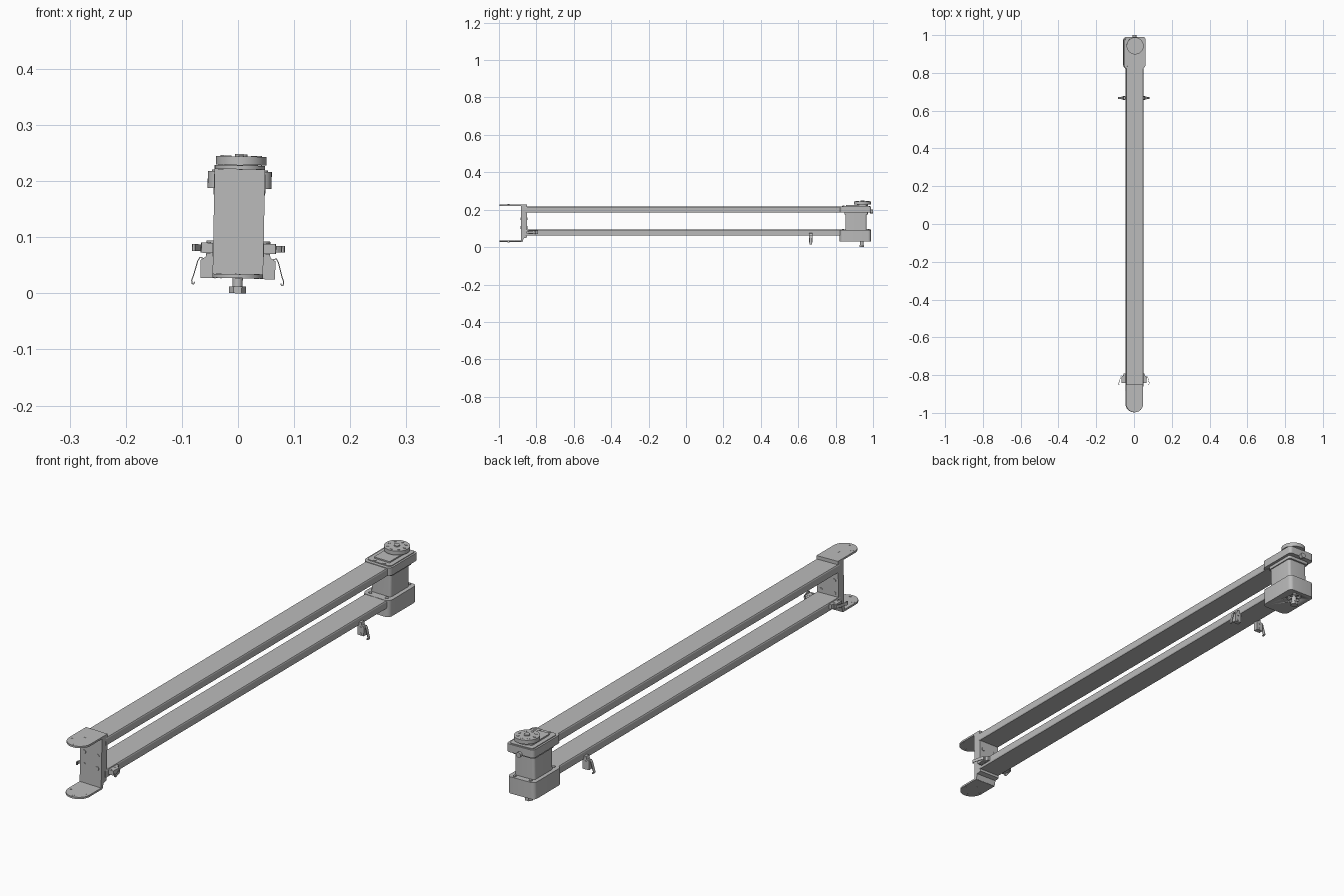
import bpy, bmesh, math
from mathutils import Vector

cube = bpy.data.objects.get("Cube")
if cube:
    bpy.data.objects.remove(cube, do_unlink=True)

GREY = (0.5, 0.5, 0.5, 1)
mat = bpy.data.materials.new("plain grey")
mat.use_nodes = True
mat.diffuse_color = GREY
mat.node_tree.nodes["Principled BSDF"].inputs["Base Color"].default_value = GREY
ROLL = 0.02  # the whole arm leans very slightly to its left


def prism(name, pts, lo, hi, axis="z", smooth=False):
    """Extrude a 2D outline along an axis: z uses (x, y), x uses (y, z), y uses (x, z)."""
    def place(a, b, c):
        return {"z": (a, b, c), "x": (c, a, b), "y": (a, c, b)}[axis]
    bm = bmesh.new()
    low = [bm.verts.new(place(a, b, lo)) for a, b in pts]
    high = [bm.verts.new(place(a, b, hi)) for a, b in pts]
    bm.faces.new(low)
    bm.faces.new(high)
    for i in range(len(pts)):
        j = (i + 1) % len(pts)
        bm.faces.new((low[i], low[j], high[j], high[i]))
    bmesh.ops.recalc_face_normals(bm, faces=bm.faces)
    mesh = bpy.data.meshes.new(name)
    bm.to_mesh(mesh)
    bm.free()
    mesh.materials.append(mat)
    obj = bpy.data.objects.new(name, mesh)
    bpy.context.collection.objects.link(obj)
    obj.rotation_euler.y = ROLL
    obj.location.x = -0.001
    if smooth:
        bpy.ops.object.select_all(action="DESELECT")
        obj.select_set(True)
        bpy.context.view_layer.objects.active = obj
        bpy.ops.object.shade_smooth_by_angle(angle=math.radians(40))
    return obj


def circle(a, b, r, n=32):
    return [(a + r * math.cos(t * math.tau / n), b + r * math.sin(t * math.tau / n)) for t in range(n)]


def disc(name, a, b, r, lo, hi, axis="z", n=32):
    return prism(name, circle(a, b, r, n), lo, hi, axis, n > 8)


def rounded(x, y0, y1, r, front_r=None):
    """Rectangle outline, symmetric in x, with rounded corners."""
    pts = []
    f = r if front_r is None else front_r
    corners = ((x, y1, r, 0), (-x, y1, r, 1), (-x, y0, f, 2), (x, y0, f, 3))
    for cx, cy, rad, quarter in corners:
        ox = cx - math.copysign(rad, cx)
        oy = cy - rad if quarter < 2 else cy + rad
        for k in range(7):
            t = (quarter + k / 6) * math.pi / 2
            pts.append((ox + rad * math.cos(t), oy + rad * math.sin(t)))
    return pts


def slab(name, x, y0, y1, z0, z1, r=0.008, front_r=None):
    return prism(name, rounded(x, y0, y1, r, front_r), z0, z1, "z", True)


# Two long parallel beams, with a narrow rib along each side
for level, z0 in (("upper", 0.185), ("lower", 0.062)):
    prism(level + "_beam", [(-0.044, z0), (0.044, z0), (0.046, z0 + 0.004), (0.046, z0 + 0.026),
                            (0.044, z0 + 0.03), (-0.044, z0 + 0.03), (-0.046, z0 + 0.026),
                            (-0.046, z0 + 0.004)], -0.86, 0.84, "y")

# Front bracket: upright, two round-ended tongues, bolts
prism("bracket_upright", [(-0.883, 0.028), (-0.874, 0.028), (-0.868, 0.048), (-0.85, 0.052),
                          (-0.85, 0.224), (-0.883, 0.224)], -0.045, 0.045, "x")
for level, z0, back in (("upper", 0.221, -0.85), ("lower", 0.027, -0.875)):
    end = [(0.045 * math.cos(t * math.pi / 20), -0.952 - 0.045 * math.sin(t * math.pi / 20))
           for t in range(21)]
    prism(level + "_tongue", end + [(-0.045, back), (0.045, back)], z0, z0 + 0.007, "z", True)
    for i, (x, y) in enumerate(((-0.034, -0.95), (0.034, -0.95), (0, -0.917), (0, -0.985))):
        disc(f"{level}_tongue_rivet_{i}", x, y, 0.005, z0 - 0.0008, z0 + 0.0078, n=12)
for x in (-0.028, 0.028):
    for z in (0.104, 0.152):
        disc("bracket_bolt", x, z, 0.007, -0.885, -0.848, "y", 16)

# Rear joint: upper and lower housings with the motor between
slab("upper_housing", 0.057, 0.822, 0.99, 0.187, 0.217, 0.012, 0.02)
slab("upper_housing_cap", 0.05, 0.835, 0.985, 0.217, 0.22, 0.012)
slab("upper_flange", 0.046, 0.848, 0.972, 0.175, 0.187)
slab("motor_body", 0.042, 0.852, 0.965, 0.09, 0.176, 0.01)
housing = slab("lower_housing", 0.057, 0.822, 0.988, 0.03, 0.093, 0.015, 0.02)
for x in (-0.02, 0.02):
    disc("upper_housing_bolt", x, 0.842, 0.006, 0.219, 0.222, n=12)
    for y in (0.84, 0.976):
        disc("lower_housing_bolt", x * 1.7, y, 0.006, 0.09, 0.096, n=12)
disc("rear_pin", 0, 0.19, 0.01, 0.985, 1.0, "y", 16)

# Round recess under the lower housing, with shaft, spokes and nut
cutter = disc("recess_cutter", 0, 0.94, 0.026, 0.02, 0.05)
cutter.hide_render = True
cut = housing.modifiers.new("recess", "BOOLEAN")
cut.operation = "DIFFERENCE"
cut.object = cutter
cut.solver = "EXACT"
bpy.context.view_layer.objects.active = housing
bpy.ops.object.modifier_apply(modifier="recess")
bpy.data.objects.remove(cutter, do_unlink=True)
disc("lower_shaft", 0, 0.94, 0.009, 0.008, 0.055)
disc("lower_nut", 0, 0.94, 0.015, 0, 0.012, n=6)
prism("spoke_across", [(-0.027, 0.936), (0.027, 0.936), (0.027, 0.944), (-0.027, 0.944)], 0.034, 0.042)
prism("spoke_along", [(-0.004, 0.914), (0.004, 0.914), (0.004, 0.966), (-0.004, 0.966)], 0.034, 0.042)

# Turntable on top of the joint
slab("turntable_base", 0.033, 0.855, 0.965, 0.219, 0.225, 0.004)
disc("turntable_neck", 0.002, 0.943, 0.03, 0.22, 0.23)
disc("turntable_disc", 0.002, 0.943, 0.045, 0.229, 0.244, n=48)
disc("turntable_hub", 0.002, 0.943, 0.011, 0.24, 0.248, n=20)
for x, y in circle(0.002, 0.943, 0.032, 8):
    disc("turntable_bolt", x, y, 0.005, 0.242, 0.2455, n=12)


# Sprung side latches: a small body and a bent strip ending in a hook
def latch(name, side, centre, axis, shift):
    body = [(0.04, 0.026), (0.066, 0.026), (0.067, 0.058), (0.058, 0.064), (0.055, 0.075), (0.04, 0.075)]
    path = [(0.062, 0.061), (0.068, 0.063), (0.072, 0.056), (0.079, 0.03),
            (0.082, 0.022), (0.081, 0.015), (0.078, 0.015), (0.077, 0.019)]
    normals = []
    for i in range(len(path)):
        a, b = Vector(path[max(i - 1, 0)]), Vector(path[min(i + 1, len(path) - 1)])
        t = (b - a).normalized()
        normals.append((t.y * 0.0009, -t.x * 0.0009))
    strip = [(p[0] + n[0], p[1] + n[1]) for p, n in zip(path, normals)]
    strip += [(p[0] - n[0], p[1] - n[1]) for p, n in reversed(list(zip(path, normals)))]
    for part, outline, half in (("body", body, 0.009), ("hook", strip, 0.006)):
        prism(f"{name}_{part}", [(side * a, b + shift) for a, b in outline],
              centre - half, centre + half, axis)
    for d in (0.033, 0.055):
        disc(f"{name}_rivet", side * 0.053, d + shift, 0.004, centre - half - 0.004,
             centre + half + 0.004, axis, 10)


for side, word in ((1, "left"), (-1, "right")):
    latch("rear_latch_" + word, side, 0.667, "y", 0)
    latch("front_latch_" + word, side, 0.08, "z", -0.867)
